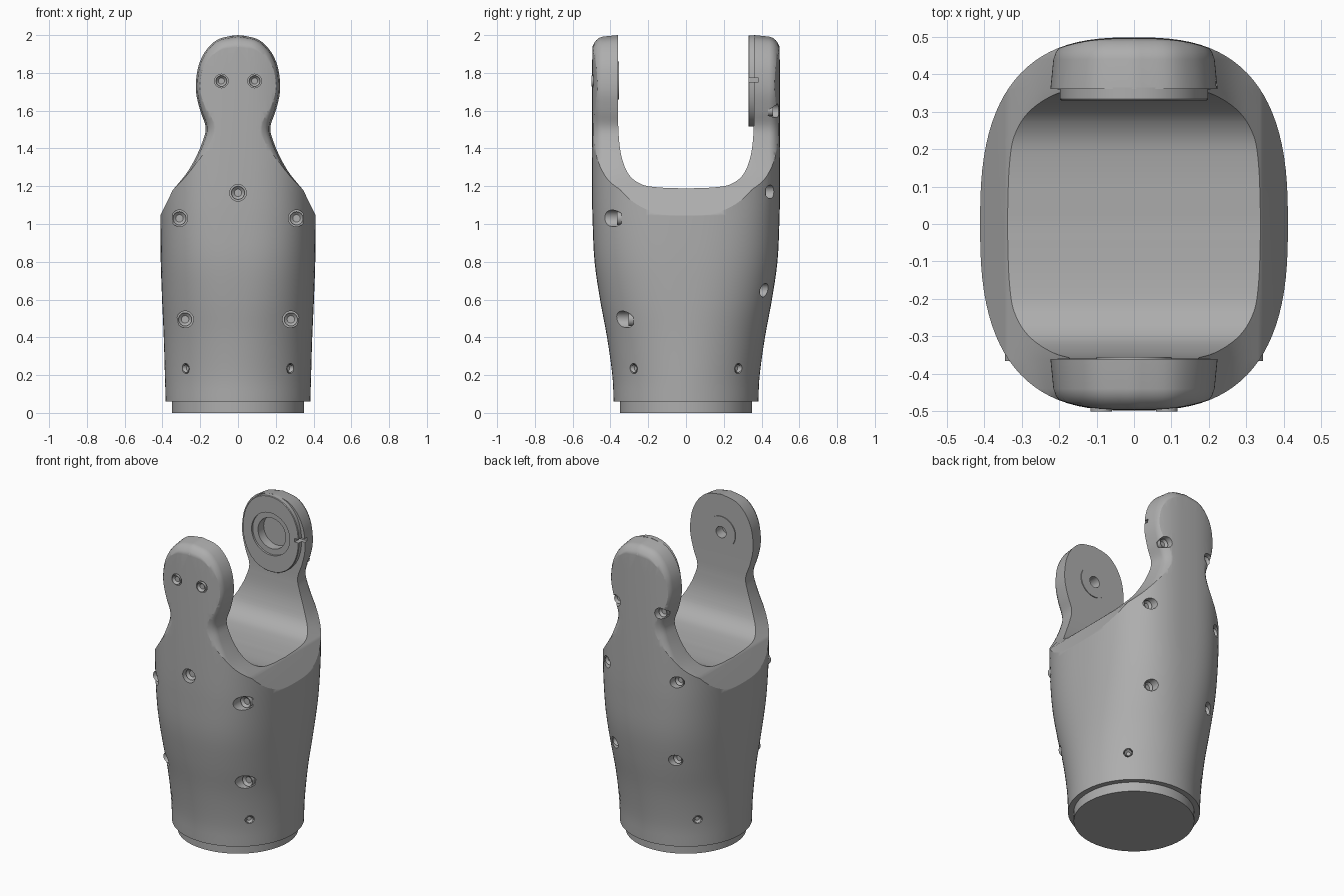
import bpy, bmesh, math
from mathutils import Vector, Matrix

if "Cube" in bpy.data.objects:
    bpy.data.objects.remove(bpy.data.objects["Cube"])

grey = bpy.data.materials.new("satin grey")
grey.use_nodes = True
grey.diffuse_color = (0.42, 0.42, 0.42, 1)
grey.node_tree.nodes["Principled BSDF"].inputs["Base Color"].default_value = grey.diffuse_color


def curve(points, steps=6):
    """Smooth path through the points."""
    p = [Vector(q) for q in points]
    p = [2 * p[0] - p[1]] + p + [2 * p[-1] - p[-2]]
    out = []
    for a, b, c, d in zip(p, p[1:], p[2:], p[3:]):
        for i in range(steps):
            t = i / steps
            out.append(0.5 * (2 * b + (c - a) * t + (2 * a - 5 * b + 4 * c - d) * t ** 2
                              + (3 * b - a - 3 * c + d) * t ** 3))
    return out + [p[-2]]


def loft(bm, rings):
    rows = [[bm.verts.new(v) for v in ring] for ring in rings]
    n = len(rows[0])
    for lo, hi in zip(rows, rows[1:]):
        for i in range(n):
            bm.faces.new((lo[i], lo[(i + 1) % n], hi[(i + 1) % n], hi[i]))
    bm.faces.new(rows[0])
    bm.faces.new(rows[-1])
    bmesh.ops.recalc_face_normals(bm, faces=bm.faces)


def make(name, bm):
    mesh = bpy.data.meshes.new(name)
    bm.to_mesh(mesh)
    bm.free()
    mesh.materials.append(grey)
    ob = bpy.data.objects.new(name, mesh)
    bpy.context.collection.objects.link(ob)
    return ob


def cylinder(bm, base, direction, r, h, seg=32):
    """Cylinder from base along direction; returns its end cap."""
    d = Vector(direction).normalized()
    m = Matrix.Translation(Vector(base) + d * h / 2) @ d.to_track_quat('Z', 'Y').to_matrix().to_4x4()
    vs = bmesh.ops.create_cone(bm, cap_ends=True, segments=seg, radius1=r, radius2=r,
                               depth=h, matrix=m)["verts"]
    faces = {f for v in vs for f in v.link_faces}
    return max(faces, key=lambda f: f.calc_center_median().dot(d))


def combine(ob, steps):
    """Apply booleans and drop the cutters."""
    for op, cutter in steps:
        cutter.hide_render = True
        mod = ob.modifiers.new(op, 'BOOLEAN')
        mod.operation, mod.object, mod.solver = op, cutter, 'EXACT'
    deps = bpy.context.evaluated_depsgraph_get()
    mesh = bpy.data.meshes.new_from_object(ob.evaluated_get(deps))
    ob.modifiers.clear()
    ob.data = mesh
    for cutter in {c for _, c in steps}:
        bpy.data.objects.remove(cutter)


def smooth(ob, angle=28):
    bpy.ops.object.select_all(action='DESELECT')
    ob.select_set(True)
    bpy.context.view_layer.objects.active = ob
    bpy.ops.object.shade_smooth_by_angle(angle=math.radians(angle))
    mod = ob.modifiers.new("Even normals", 'WEIGHTED_NORMAL')
    mod.keep_sharp = True


# Shell sections: height, half width, half depth, squareness
SECTIONS = curve([(0.06, .383, .383, 2), (0.2, .387, .39, 2), (0.4, .393, .418, 2.1),
                  (0.6, .402, .455, 2.3), (0.8, .409, .484, 2.5), (1.0, .411, .494, 2.65),
                  (1.2, .411, .498, 2.7), (1.6, .411, .498, 2.7), (2.05, .411, .495, 2.7)], 4)


def depth_at(x, z):
    s = min(SECTIONS, key=lambda q: abs(q[0] - z))
    return s[2] * (1 - abs(x / s[1]) ** s[3]) ** (1 / s[3])


def oval(rx, ry, n, seg=96):
    for i in range(seg):
        a = math.tau * i / seg
        c, s = math.cos(a), math.sin(a)
        yield (math.copysign(rx * abs(c) ** (2 / n), c), math.copysign(ry * abs(s) ** (2 / n), s))


# Fork shell: tapered rounded body
bm = bmesh.new()
loft(bm, [[(x, y, z) for x, y in oval(rx, ry, n)] for z, rx, ry, n in SECTIONS])
shell = make("fork_shell", bm)

# Front outline of shoulders, neck and round arm tips, softened toward both outer faces
half = [Vector((.5, -.1)), Vector((.5, .865))] + curve(
    [(.345, 1.18), (.275, 1.265), (.23, 1.34), (.19, 1.43), (.171, 1.51), (.2, 1.6), (.221, 1.69),
     (.221, 1.77), (.205, 1.85), (.165, 1.925), (.1, 1.98), (0, 2)], 5)
outline = half + [Vector((-p.x, p.y)) for p in reversed(half[:-1])]


def inset(d):
    out = []
    for i, p in enumerate(outline):
        t = (outline[(i + 1) % len(outline)] - outline[i - 1]).normalized()
        out.append(p + Vector((-t.y, t.x)) * d)
    return out


layers = [(.36, 0), (.44, .008), (.46, .015), (.475, .027), (.487, .043), (.497, .065), (.51, .09)]
layers = [(-y, d) for y, d in reversed(layers)] + layers
bm = bmesh.new()
loft(bm, [[(p.x, y, p.y) for p in inset(d)] for y, d in layers])
outline_cutter = make("outline_cutter", bm)

# U-shaped gap between the arms
side = [Vector((.36, 2.2))] + curve([(.36, 1.62), (.357, 1.48), (.342, 1.36), (.305, 1.265),
                                     (.24, 1.212), (.15, 1.194), (0, 1.188)])
gap = side + [Vector((-p.x, p.y)) for p in reversed(side[:-1])]
bm = bmesh.new()
loft(bm, [[(x, p.x, p.y) for p in gap] for x in (-.7, .7)])
gap_cutter = make("gap_cutter", bm)

# Screw positions: seat point, outward direction, hole radius
seats = [((0, -.45, 1.165), (0, -1, 0), .044)]
for s in (-1, 1):
    for x, z, y_sign, r in ((.31, 1.03, -1, .044), (.28, .495, -1, .044), (.248, 1.17, 1, .036),
                            (.215, .65, 1, .036), (.158, 1.6, 1, .036)):
        seats.append(((s * x, y_sign * (depth_at(x, z) - .05), z), (0, y_sign, 0), r))
    seats.append(((s * .088, -.475, 1.757), (0, -1, 0), .036))
    for t in (-1, 1):
        seats.append(((s * .257, t * .257, .235), (s, t, 0), .027))

bm = bmesh.new()
for base, d, r in seats:
    cylinder(bm, base, d, r, .25)
hole_cutter = make("hole_cutter", bm)

# Pivot hole in the front arm
bm = bmesh.new()
cylinder(bm, (0, -.42, 1.76), (0, 1, 0), .036, .2)
pivot_cutter = make("pivot_cutter", bm)


# Bearing recess and side notch in the back arm, shared by the pad
def bearing_cutters():
    bm = bmesh.new()
    cylinder(bm, (0, .4, 1.757), (0, -1, 0), .098, .2, 48)
    bore = make("bore_cutter", bm)
    bm = bmesh.new()
    bmesh.ops.create_cube(bm, size=1, matrix=Matrix.Translation((.21, .35, 1.763))
                          @ Matrix.Diagonal((.08, .07, .022, 1)))
    return [('DIFFERENCE', bore), ('DIFFERENCE', make("notch_cutter", bm))]


combine(shell, [('INTERSECT', outline_cutter), ('DIFFERENCE', gap_cutter),
                ('DIFFERENCE', hole_cutter), ('DIFFERENCE', pivot_cutter)] + bearing_cutters())
smooth(shell)

# Oval bearing pad on the back arm, with a shallow ring step
bm = bmesh.new()
loft(bm, [[(x * k, y, 1.757 + z * k) for x, z in oval(.198, .242, 2.15)]
          for y, k in ((.33, .985), (.334, 1), (.365, 1))])
pad = make("bearing_pad", bm)
bm = bmesh.new()
cylinder(bm, (0, .342, 1.757), (0, -1, 0), .135, .1, 48)
combine(pad, [('DIFFERENCE', make("step_cutter", bm))] + bearing_cutters())
smooth(pad)

# Thin washer on the inside of the front arm
bm = bmesh.new()
rings = [[bm.verts.new((r * math.cos(math.tau * i / 48), y, 1.76 + r * math.sin(math.tau * i / 48)))
          for i in range(48)] for r, y in ((.036, -.362), (.036, -.355), (.1, -.355), (.1, -.362))]
for a, b in zip(rings, rings[1:] + rings[:1]):
    for i in range(48):
        bm.faces.new((a[i], a[(i + 1) % 48], b[(i + 1) % 48], b[i]))
bmesh.ops.recalc_face_normals(bm, faces=bm.faces)
smooth(make("pivot_washer", bm))

# Socket-head screws in every hole
bm = bmesh.new()
for base, d, r in seats:
    cap = cylinder(bm, base, d, r * .8, .026, 24)
    bmesh.ops.inset_region(bm, faces=[cap], thickness=r * .35)
    bmesh.ops.translate(bm, verts=cap.verts, vec=Vector(d).normalized() * -.014)
smooth(make("screws", bm))

# Round base collar
bm = bmesh.new()
cylinder(bm, (0, 0, 0), (0, 0, 1), .35, .07, 96)
smooth(make("base_collar", bm))
